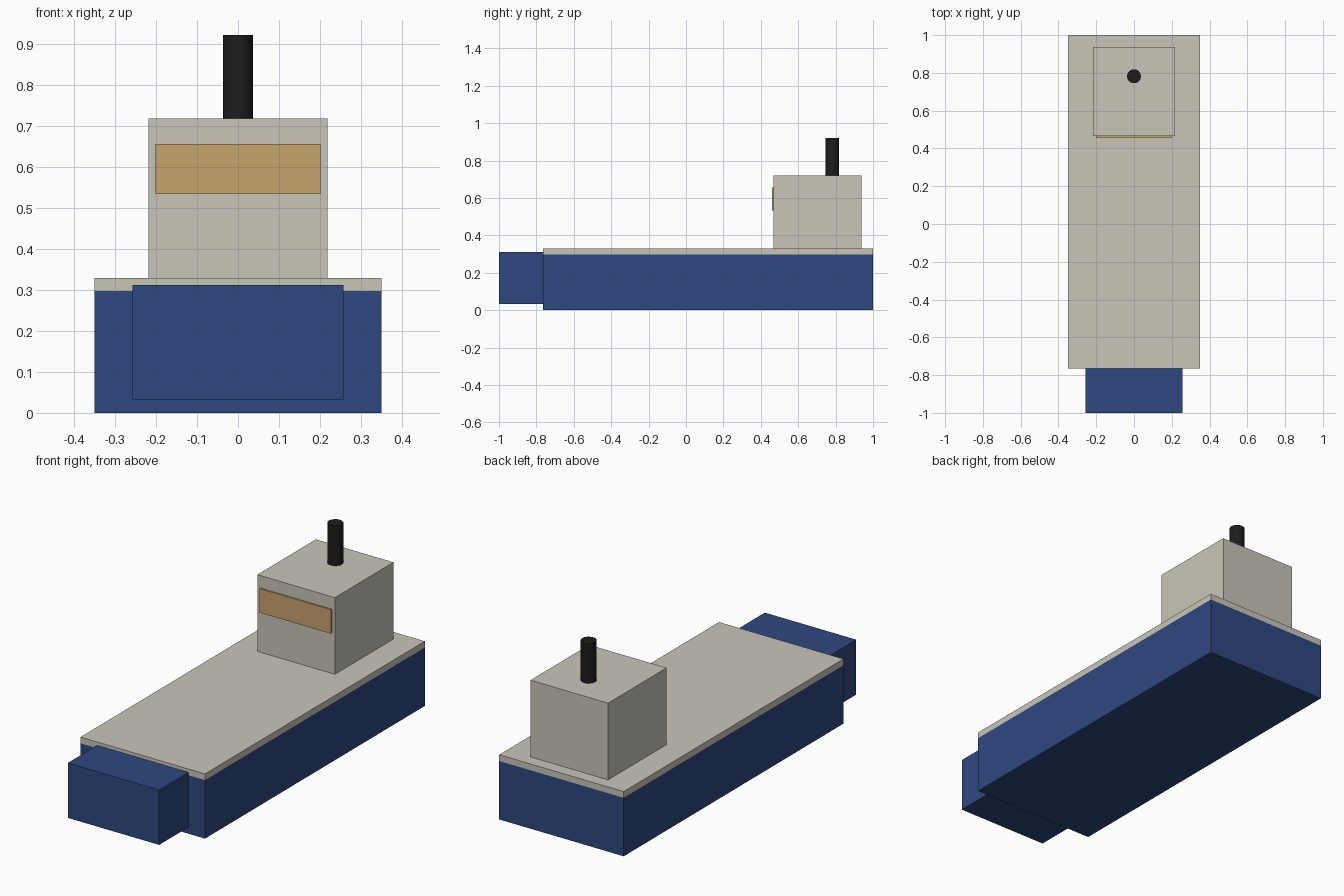
import bpy
import bmesh
import math
from mathutils import Matrix

if "Cube" in bpy.data.objects:
    bpy.data.objects.remove(bpy.data.objects["Cube"])


def material(name, rgb):
    m = bpy.data.materials.new(name)
    m.diffuse_color = (*rgb, 1.0)
    m.use_nodes = True
    m.node_tree.nodes["Principled BSDF"].inputs["Base Color"].default_value = m.diffuse_color
    return m


BLUE = material("hull_blue", (0.027, 0.064, 0.212))
CREAM = material("deck_cream", (0.584, 0.558, 0.485))
AMBER = material("window_amber", (0.584, 0.371, 0.156))
BLACK = material("funnel_black", (0.012, 0.012, 0.012))


def finish(bm, name, mat):
    mesh = bpy.data.meshes.new(name)
    bm.to_mesh(mesh)
    bm.free()
    mesh.materials.append(mat)
    obj = bpy.data.objects.new(name, mesh)
    bpy.context.collection.objects.link(obj)
    return obj


def box(name, half_x, y, z, mat):
    """Box centred on x, spanning the given y and z ranges."""
    bm = bmesh.new()
    size = (2 * half_x, y[1] - y[0], z[1] - z[0])
    centre = (0, sum(y) / 2, sum(z) / 2)
    bmesh.ops.create_cube(
        bm, size=1, matrix=Matrix.Translation(centre) @ Matrix.Diagonal((*size, 1)))
    return finish(bm, name, mat)


# Hull, square bow block and deck
box("hull", 0.35, (-0.765, 1.0), (0.0, 0.297), BLUE)
box("bow", 0.257, (-1.0, -0.765), (0.033, 0.312), BLUE)
box("deck", 0.35, (-0.765, 1.0), (0.297, 0.329), CREAM)

# Wheelhouse with a window plate on its front
box("wheelhouse", 0.218, (0.467, 0.937), (0.329, 0.719), CREAM)
box("window", 0.201, (0.459, 0.467), (0.534, 0.656), AMBER)

# Funnel
bm = bmesh.new()
bmesh.ops.create_cone(
    bm, cap_ends=True, segments=16, radius1=0.037, radius2=0.037,
    depth=0.203, matrix=Matrix.Translation((0, 0.782, 0.8205)))
funnel = finish(bm, "funnel", BLACK)
funnel.data.shade_smooth()
funnel.data.set_sharp_from_angle(angle=math.radians(30))
